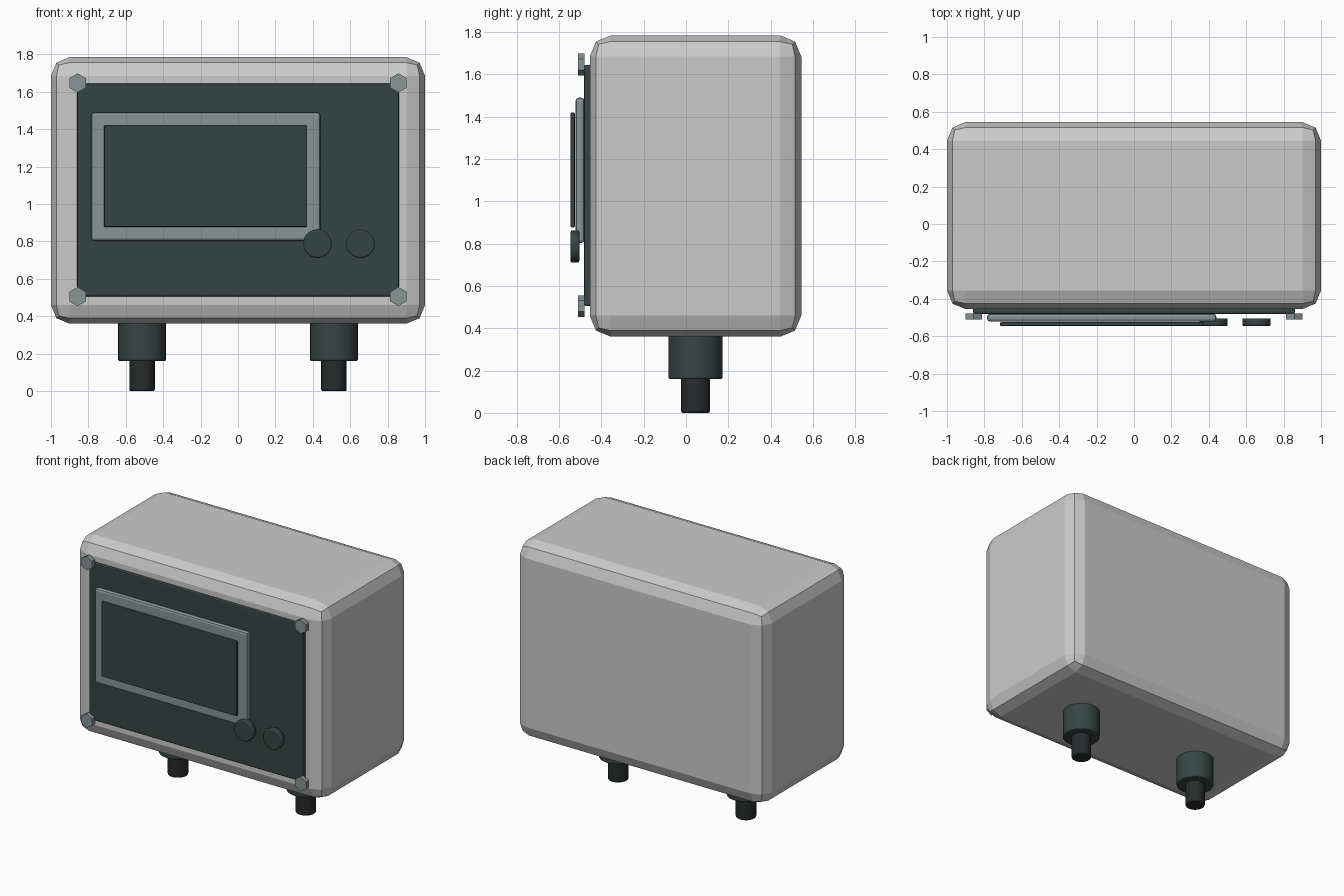
import bpy, math

if "Cube" in bpy.data.objects:
    bpy.data.objects.remove(bpy.data.objects["Cube"])


def material(name, r, g, b):
    m = bpy.data.materials.new(name)
    m.diffuse_color = (r, g, b, 1)
    m.use_nodes = True
    m.node_tree.nodes["Principled BSDF"].inputs["Base Color"].default_value = m.diffuse_color
    return m


case_grey = material("case_grey", 0.57, 0.58, 0.55)
dark = material("dark_slate", 0.035, 0.06, 0.058)
trim = material("trim_grey", 0.24, 0.30, 0.31)
rubber = material("rubber", 0.02, 0.025, 0.025)


def finish(name, mat, bevel, segments):
    ob = bpy.context.object
    ob.name = name
    ob.data.materials.append(mat)
    if bevel:
        mod = ob.modifiers.new("bevel", "BEVEL")
        mod.width = bevel
        mod.segments = segments
        mod.limit_method = "ANGLE"
        mod.angle_limit = math.radians(40)
    return ob


def box(name, x, y, z, mat, bevel, segments=2):
    """Box from (min, max) ranges on each axis."""
    bpy.ops.mesh.primitive_cube_add(size=1, location=[(a + b) / 2 for a, b in (x, y, z)])
    bpy.context.object.scale = [b - a for a, b in (x, y, z)]
    bpy.ops.object.transform_apply(location=False, rotation=False, scale=True)
    return finish(name, mat, bevel, segments)


def cylinder(name, centre, radius, depth, mat, sides=32, facing_front=False, bevel=0.008):
    bpy.ops.mesh.primitive_cylinder_add(vertices=sides, radius=radius, depth=depth, location=centre,
                                        rotation=(math.pi / 2 if facing_front else 0, 0, 0))
    ob = finish(name, mat, bevel, 2)
    if sides > 8:
        bpy.ops.object.shade_smooth_by_angle(angle=math.radians(30))
    return ob


# Housing with faceted edges
box("housing", (-1, 1), (-0.455, 0.545), (0.36, 1.785), case_grey, 0.1)

# Front panel, display bezel and screen stacked forward
box("front_panel", (-0.86, 0.86), (-0.482, -0.445), (0.505, 1.645), dark, 0.01)
box("display_bezel", (-0.785, 0.44), (-0.522, -0.48), (0.803, 1.49), trim, 0.015)
box("display_screen", (-0.717, 0.37), (-0.546, -0.525), (0.877, 1.42), dark, 0.007)

# Round buttons
for i, x in enumerate((0.425, 0.655)):
    cylinder(f"button_{i + 1}", (x, -0.525, 0.787), 0.076, 0.042, dark, facing_front=True)

# Hexagonal corner screws
for sx in (-1, 1):
    for z in (0.505, 1.647):
        cylinder("corner_screw", (sx * 0.858, -0.495, z), 0.051, 0.032, trim,
                 sides=6, facing_front=True, bevel=0)

# Cable glands with cable stubs underneath
for sx in (-1, 1):
    cylinder("cable_gland", (sx * 0.513, 0.045, 0.265), 0.128, 0.21, dark)
    cylinder("cable_stub", (sx * 0.513, 0.045, 0.09), 0.068, 0.18, rubber)
